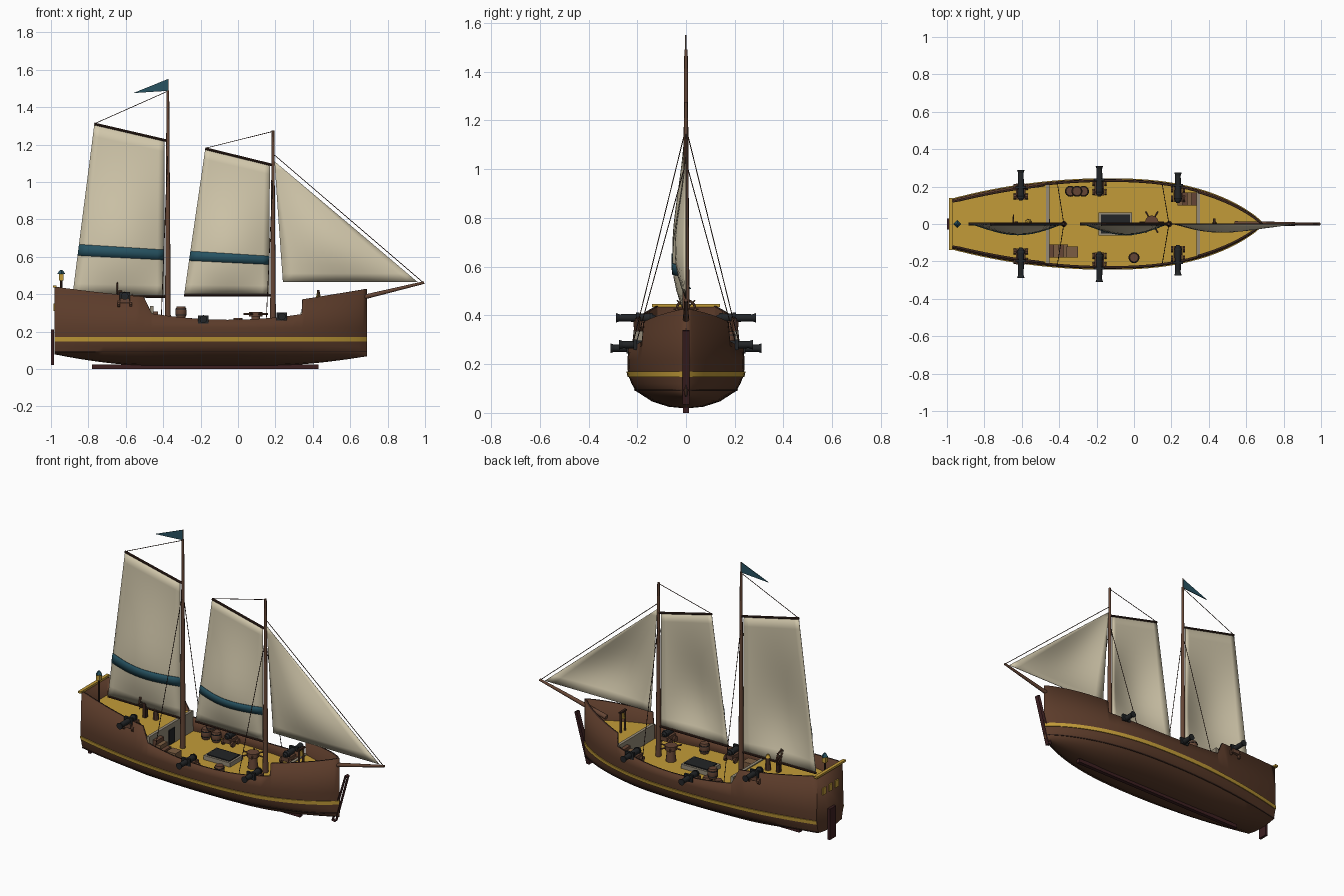
import bpy, bmesh, math
from mathutils import Vector

if "Cube" in bpy.data.objects:
    bpy.data.objects.remove(bpy.data.objects["Cube"])


def material(name, r, g, b):
    m = bpy.data.materials.new(name)
    m.use_nodes = True
    m.diffuse_color = (r, g, b, 1)
    m.node_tree.nodes["Principled BSDF"].inputs["Base Color"].default_value = (r, g, b, 1)
    return m


HULL = material("hull brown", .105, .044, .023)
DARK = material("dark wood", .04, .018, .012)
WOOD = material("mast wood", .13, .06, .035)
GOLD = material("gold", .54, .33, .04)
SAIL = material("sail cream", .66, .59, .42)
TEAL = material("teal", .02, .085, .12)
IRON = material("black iron", .016, .018, .02)
GREY = material("weathered grey", .30, .26, .19)
KEEL = material("keel maroon", .045, .014, .015)
STEP = material("step wood", .20, .11, .055)


def finish(name, bm, mat, smooth=True):
    bmesh.ops.recalc_face_normals(bm, faces=bm.faces)
    me = bpy.data.meshes.new(name)
    bm.to_mesh(me)
    bm.free()
    ob = bpy.data.objects.new(name, me)
    bpy.context.collection.objects.link(ob)
    me.materials.append(mat)
    if smooth:
        bpy.ops.object.select_all(action='DESELECT')
        bpy.context.view_layer.objects.active = ob
        ob.select_set(True)
        bpy.ops.object.shade_smooth_by_angle(angle=math.radians(35))
    return ob


def box(name, center, size, mat):
    bm = bmesh.new()
    bmesh.ops.create_cube(bm, size=1)
    for v in bm.verts:
        v.co = Vector(center) + Vector(a * b for a, b in zip(v.co, size))
    return finish(name, bm, mat, False)


def rod(name, a, b, r1, r2, mat, sides=10):
    a, b = Vector(a), Vector(b)
    bm = bmesh.new()
    bmesh.ops.create_cone(bm, cap_ends=True, segments=sides, radius1=r1, radius2=r2, depth=(b - a).length)
    q = (b - a).to_track_quat('Z', 'Y')
    for v in bm.verts:
        v.co = q @ v.co + (a + b) / 2
    return finish(name, bm, mat)


def grid(bm, rows):
    vs = [[bm.verts.new(p) for p in row] for row in rows]
    for r, s in zip(vs, vs[1:]):
        for i in range(len(r) - 1):
            bm.faces.new((r[i], r[i + 1], s[i + 1], s[i]))
    return vs


def spread(a, b, n):
    return [a + (b - a) * i / n for i in range(n + 1)]


# Hull form
AFT, FORE, POOP, HEAD = -.98, .69, -.462, .343
STATIONS = spread(AFT, POOP, 12) + spread(POOP + .003, HEAD, 16) + spread(HEAD + .003, FORE, 16)
LEVELS = [(0, 0), (.1, .3), (.4, .58), (1, .86)]


def beam(x):
    if x < -.15:
        return .24 - .11 * ((-.15 - x) / .83) ** 2
    return .24 * max(0, 1 - ((x + .15) / .84) ** 2.5) ** .85


def sheer(x):
    if x <= POOP:
        return .385 + .055 * ((POOP - x) / .52) ** 1.3
    if x <= HEAD:
        return .263 + .2 * (x + .05) ** 2
    return .372 + .16 * (x - HEAD)


def bottom(x):
    return .018 + .06 * max(0, (-.5 - x) / .48) ** 1.6 + .05 * max(0, (x - .2) / .49) ** 1.6


def side(x, z):
    # hull half width above the turn of the bilge
    k = min(1, .86 + .14 * math.sin(min(1, (z - .09) / .09) * math.pi / 2))
    return beam(x) * (k - .06 * max(0, z - .22) / .2)


def section(x):
    zb, zt = bottom(x), sheer(x)
    low = [(x, beam(x) * w, zb + (.09 - zb) * t) for t, w in LEVELS]
    return low + [(x, side(x, z), z) for z in (.12, .15, .18, .22, zt)]


bm = bmesh.new()
for s in (1, -1):
    cols = grid(bm, [[(x, s * y, z) for x, y, z in section(x)] for x in STATIONS])
    if s == 1:
        stern = cols[0]
bm.faces.new(stern + cols[0][:0:-1])
bmesh.ops.remove_doubles(bm, verts=bm.verts, dist=.0004)
hull = finish("hull", bm, HULL)
hull.data.materials.append(DARK)
shell = hull.modifiers.new("planking", 'SOLIDIFY')
shell.thickness, shell.offset, shell.material_offset_rim = .012, -1, 1


# Bands along the hull
def band(name, z0, z1, out, mat):
    bm = bmesh.new()
    for s in (1, -1):
        grid(bm, [[(x, s * (side(x, z) + o), z) for z, o in
                   ((z0, -.004), (z0, out), (z1, out), (z1, -.004))] for x in STATIONS])
    finish(name, bm, mat)


band("gold_stripe", .148, .17, .005, GOLD)
band("lower_wale", .09, .096, .004, DARK)


# Decks
def deck(name, x0, x1, z):
    bm = bmesh.new()
    grid(bm, [[(x, s * max(0, side(x, z) - .006), z) for s in (1, -1)] for x in spread(x0, x1, 16)])
    finish(name, bm, GOLD, False)


MAIN, HIGH, BOW = .21, .33, .295
deck("main_deck", POOP, HEAD, MAIN)
deck("stern_deck", AFT + .006, POOP, HIGH)
deck("bow_deck", HEAD, FORE - .01, BOW)
for name, x, z in (("stern_bulkhead", POOP, HIGH), ("bow_bulkhead", HEAD, BOW)):
    box(name, (x, 0, (MAIN + z) / 2 + .003), (.018, 2 * side(x, .25) - .02, z - MAIN + .006), GREY)
box("cabin_door", (POOP + .011, 0, .26), (.006, .055, .09), IRON)

# Keel, stem, rudder and stern fittings
box("keel", (-.175, 0, .012), (1.21, .024, .024), KEEL)
bm = bmesh.new()
grid(bm, [[(x, y, z) for x, z in ((.645, .04), (.667, .035), (.75, .335), (.735, .34), (.645, .04))]
          for y in (-.014, .014)])
bmesh.ops.holes_fill(bm, edges=bm.edges)
finish("stem_post", bm, KEEL, False)
box("rudder", (-.992, 0, .115), (.016, .06, .19), KEEL)
box("stern_rail", (AFT, 0, .441), (.02, .28, .012), GOLD)
for y in (-.06, 0, .06):
    box("stern_window", (AFT - .003, y, .33), (.008, .032, .042), GOLD)
rod("lantern_post", (-.945, 0, HIGH), (-.945, 0, .475), .006, .006, DARK)
box("lantern", (-.945, 0, .492), (.024, .024, .036), GOLD)
rod("lantern_cap", (-.945, 0, .508), (-.945, 0, .53), .022, .006, TEAL, 4)

# Masts, bowsprit and rigging
MX, FX = -.375, .187
for name, x, top, tie in (("main", MX, 1.49, 1.17), ("fore", FX, 1.275, 1.03)):
    rod(name + "_mast", (x, 0, MAIN), (x, 0, top), .016, .007, WOOD, 12)
    for s in (1, -1):
        rod(name + "_shroud", (x, 0, tie), (x - .035, s * (beam(x) - .012), .275), .002, .002, DARK, 5)
rod("bowsprit", (.54, 0, .352), (.995, 0, .462), .015, .007, WOOD, 12)
rod("forestay", (FX, 0, 1.15), (.99, 0, .462), .0022, .0022, DARK, 5)
rod("main_peak_rope", (-.77, 0, 1.31), (MX, 0, 1.485), .002, .002, DARK, 5)
rod("fore_peak_rope", (-.175, 0, 1.18), (FX, 0, 1.27), .002, .002, DARK, 5)


# Sails: corners run bottom aft, bottom fore, top fore, top aft
def cloth(name, corners, depth, mat, v0=0, v1=1, shift=0.0, thick=.003):
    ba, bf, tf, ta = [Vector((x, 0, z)) for x, z in corners]
    rows = []
    for v in spread(v0, v1, 14 if v1 - v0 > .5 else 2):
        row = []
        for u in spread(0, 1, 12):
            p = ba.lerp(bf, u).lerp(ta.lerp(tf, u), v)
            p.y = shift - depth * math.sin(math.pi * u) * math.sin(math.pi * (1 - v) ** 1.8)
            row.append(p)
        rows.append(row)
    bm = bmesh.new()
    grid(bm, rows)
    bmesh.ops.remove_doubles(bm, verts=bm.verts, dist=.0002)
    ob = finish(name, bm, mat)
    mod = ob.modifiers.new("cloth", 'SOLIDIFY')
    mod.thickness, mod.offset = thick, 0


mainsail = [(-.885, .39), (-.392, .387), (-.394, 1.22), (-.768, 1.31)]
foresail = [(-.288, .395), (.168, .395), (.17, 1.09), (-.175, 1.178)]
for name, c in (("mainsail", mainsail), ("foresail", foresail)):
    cloth(name, c, .055, SAIL)
    cloth(name + "_stripe", c, .055, TEAL, .235, .3, -.004)
    for part, a, b in (("boom", c[0], c[1]), ("gaff", c[3], c[2])):
        rod(name + "_" + part, (a[0], 0, a[1]), (b[0] + .014, 0, b[1]), .007, .007, DARK, 8)
cloth("jib", [(.24, .465), (.96, .465), (.195, 1.11), (.195, 1.11)], .045, SAIL)
bm = bmesh.new()
bm.faces.new([bm.verts.new((x, 0, z)) for x, z in ((MX, 1.55), (MX, 1.487), (-.56, 1.475))])
finish("pennant", bm, TEAL, False).modifiers.new("cloth", 'SOLIDIFY').thickness = .004
rod("pennant_staff", (MX, 0, 1.48), (MX, 0, 1.55), .003, .003, WOOD, 6)


# Cannons
def cannon(x, z, tip, s):
    def at(y, dz=0):
        return (x, s * y, z + dz)
    back = tip - .15
    rod("cannon_barrel", at(back), at(tip), .019, .014, IRON, 12)
    rod("cannon_muzzle", at(tip - .018), at(tip), .014, .02, IRON, 12)
    rod("cannon_breech", at(back - .012), at(back + .014), .009, .023, IRON, 12)
    box("cannon_carriage", at(back + .035, -.025), (.05, .085, .025), WOOD)
    for dx in (-.032, .032):
        for dy in (.01, .06):
            rod("cannon_wheel", (x + dx - .006, s * (back + dy), z - .041),
                (x + dx + .006, s * (back + dy), z - .041), .017, .017, WOOD, 10)
    box("gun_port", at(side(x, z) + .001), (.056, .014, .042), IRON)


for s in (1, -1):
    cannon(-.605, .39, .288, s)
    cannon(-.185, .265, .31, s)
    cannon(.235, .28, .275, s)


# Deck fittings
def barrel(x, y, z):
    bm = bmesh.new()
    grid(bm, [[(x + r * math.cos(a), y + r * math.sin(a), z + h) for a in spread(0, math.tau, 14)]
              for h, r in ((0, .023), (.02, .029), (.042, .029), (.062, .023))])
    bmesh.ops.remove_doubles(bm, verts=bm.verts, dist=.0002)
    bmesh.ops.holes_fill(bm, edges=bm.edges)
    finish("barrel", bm, WOOD)
    for h in (.014, .045):
        rod("barrel_hoop", (x, y, z + h), (x, y, z + h + .005), .0295, .0295, IRON, 14)


for x, y, z in ((-.34, .175, MAIN), (-.27, .175, MAIN), (-.305, .175, MAIN + .062), (0, -.18, MAIN)):
    barrel(x, y, z)


def stairs(x, y, direction, rise, run, n=4):
    for i in range(n):
        h = rise * (n - i) / (n + 1)
        box("stair_step", (x + direction * run * (i + .5) / n, y, MAIN + h / 2), (run / n, .07, h),
            STEP if i % 2 else WOOD)


stairs(POOP + .01, -.145, 1, HIGH - MAIN, .1)
stairs(HEAD - .01, .133, -1, BOW - MAIN, .1)
box("crate", (-.33, -.15, MAIN + .025), (.06, .06, .05), STEP)
box("hatch_frame", (-.1, 0, MAIN + .013), (.18, .125, .026), GREY)
box("hatch_cover", (-.1, 0, MAIN + .028), (.155, .1, .008), IRON)
rod("capstan", (.095, .01, MAIN), (.095, .01, .285), .03, .022, WOOD, 12)
rod("capstan_head", (.095, .01, .28), (.095, .01, .305), .036, .036, WOOD, 12)
for i in range(3):
    d = Vector((math.cos(i * math.pi / 3), math.sin(i * math.pi / 3), 0)) * .066
    c = Vector((.095, .01, .293))
    rod("capstan_bar", c - d, c + d, .005, .005, WOOD, 6)

# Steering wheel, compass stand and bell
hub = Vector((-.645, 0, .425))
bpy.ops.mesh.primitive_torus_add(major_radius=.038, minor_radius=.005, major_segments=20, minor_segments=6,
                                 location=hub, rotation=(0, math.pi / 2, 0))
bpy.context.object.name = "steering_wheel"
bpy.context.object.data.materials.append(WOOD)
for i in range(4):
    d = Vector((0, math.cos(i * math.pi / 4), math.sin(i * math.pi / 4))) * .052
    rod("wheel_spoke", hub - d, hub + d, .003, .003, WOOD, 6)
box("wheel_stand", (-.63, 0, .375), (.02, .025, .09), DARK)
rod("compass_stand", (-.565, .01, HIGH), (-.565, .01, .405), .017, .015, WOOD)
rod("compass_dome", (-.565, .01, .405), (-.565, .01, .422), .015, .007, GOLD)
for y in (-.02, .02):
    rod("bell_post", (.43, y, BOW), (.43, y, .42), .006, .006, WOOD, 8)
box("bell_beam", (.43, 0, .418), (.014, .06, .01), DARK)
rod("bell", (.43, 0, .378), (.43, 0, .413), .015, .007, GOLD)
